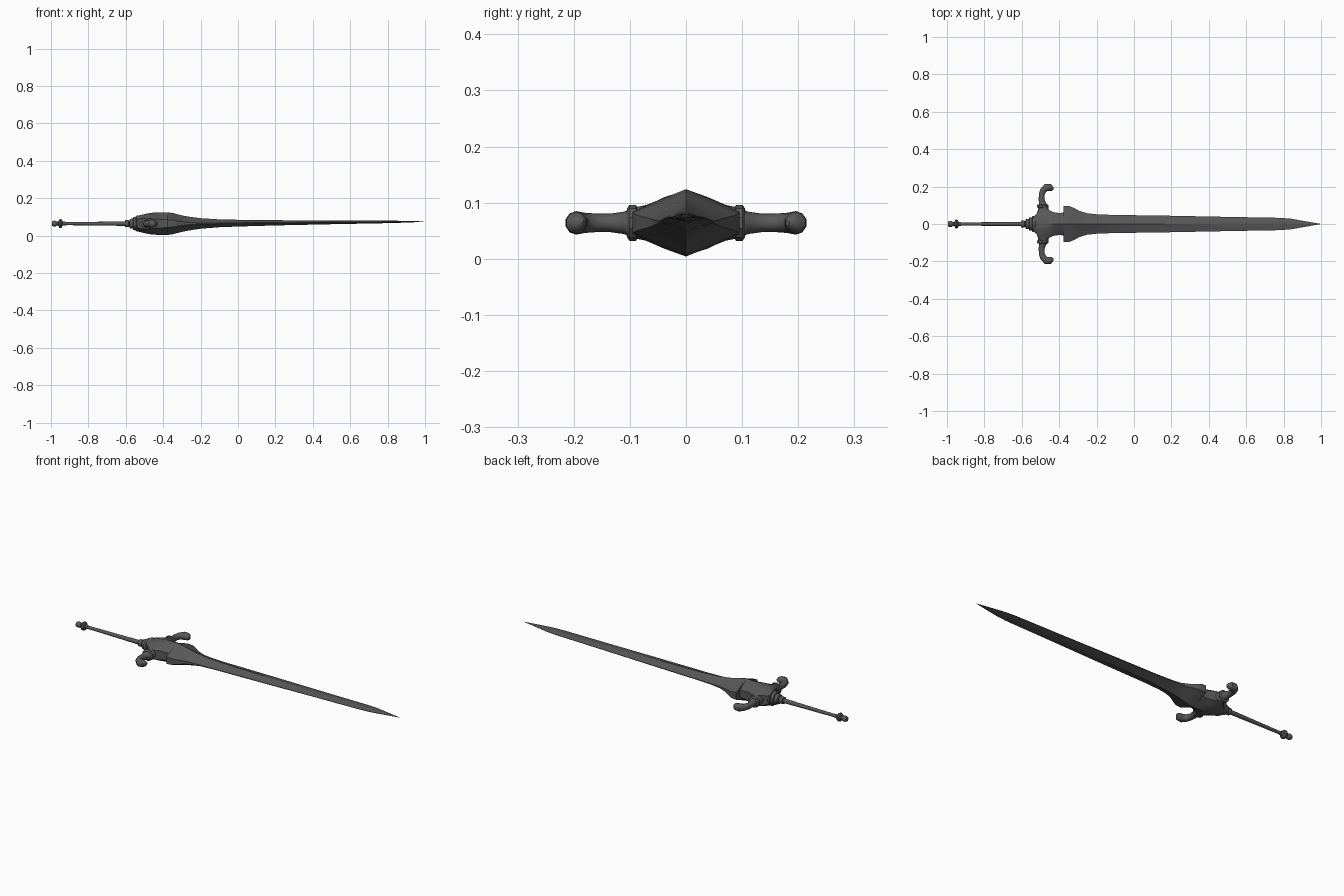
import bpy, bmesh, math
from mathutils import Vector

if "Cube" in bpy.data.objects:
    bpy.data.objects.remove(bpy.data.objects["Cube"])

steel = bpy.data.materials.new("dark steel")
steel.diffuse_color = (0.10, 0.098, 0.098, 1)
steel.use_nodes = True
steel.node_tree.nodes["Principled BSDF"].inputs["Base Color"].default_value = steel.diffuse_color
ZC = 0.064  # height of the sword's axis


def loft(name, rings, angle=35):
    """Skin a list of equal-length point rings and cap both ends."""
    bm = bmesh.new()
    loops = [[bm.verts.new(p) for p in ring] for ring in rings]
    n = len(loops[0])
    for a, b in zip(loops, loops[1:]):
        for i in range(n):
            j = (i + 1) % n
            bm.faces.new((a[i], a[j], b[j], b[i]))
    bm.faces.new(loops[0])
    bm.faces.new(loops[-1])
    bmesh.ops.recalc_face_normals(bm, faces=bm.faces)
    me = bpy.data.meshes.new(name)
    bm.to_mesh(me)
    bm.free()
    ob = bpy.data.objects.new(name, me)
    bpy.context.collection.objects.link(ob)
    me.materials.append(steel)
    bpy.ops.object.select_all(action='DESELECT')
    ob.select_set(True)
    bpy.context.view_layer.objects.active = ob
    bpy.ops.object.shade_smooth_by_angle(angle=math.radians(angle))
    return ob


def lathe(name, profile, sides=12):
    """Turned part along x from (x, radius) pairs."""
    return loft(name, [[(x, r * math.cos(2 * math.pi * i / sides),
                         ZC + r * math.sin(2 * math.pi * i / sides))
                        for i in range(sides)] for x, r in profile])


def section(x, w, h, e, bulge, zc=ZC):
    """Ridged cross-section: half width w, half height h, edge half height e."""
    m = e + (h - e) * bulge
    pts = [(w, -e), (w, e), (w * .5, m), (0, h), (-w * .5, m),
           (-w, e), (-w, -e), (-w * .5, -m), (0, -h), (w * .5, -m)]
    return [(x, y, zc + z) for y, z in pts]


# blade: flared ridged base tapering to the point
blade = [(-.376, .095, .060, .020, .52), (-.345, .095, .056, .018, .50),
         (-.32, .085, .049, .013, .47), (-.29, .069, .042, .009, .45),
         (-.25, .057, .035, .005, .44), (-.20, .052, .028, .003, .44),
         (-.10, .048, .021, .002, .45), (.0, .047, .018, .002, .46),
         (.20, .044, .014, .0015, .47), (.50, .038, .010, .001, .48),
         (.78, .033, .007, .001, .48), (.84, .028, .006, .001, .48),
         (.92, .014, .004, .001, .5), (1.0, .0005, .0006, .0002, .5)]
loft("blade", [section(*s, zc=ZC + .011 * max(0, min(1, (s[0] + .3) / 1.3)))
               for s in blade], 25)

# hub: ridged body gripping the blade
hub = [(-.55, .030, .036, .018, .75), (-.53, .046, .043, .024, .75),
       (-.515, .062, .047, .028, .70), (-.49, .080, .053, .028, .65),
       (-.46, .078, .058, .026, .62), (-.43, .063, .060, .024, .62),
       (-.40, .059, .060, .022, .62), (-.37, .062, .060, .020, .60)]
loft("guard_hub", [section(*s) for s in hub])

# stepped neck rings between hub and grip
lathe("guard_neck", [(-.605, .012), (-.605, .019), (-.585, .019), (-.582, .013),
                     (-.578, .026), (-.562, .028), (-.56, .035), (-.545, .036),
                     (-.543, .044), (-.528, .044), (-.515, .03)], 14)

# grip
lathe("grip", [(-.945, .009), (-.90, .0085), (-.75, .010), (-.60, .012)])

# pommel: disc and end knob
lathe("pommel", [(-.995, .005), (-.994, .012), (-.985, .016), (-.974, .015),
                 (-.966, .010), (-.960, .012), (-.956, .022), (-.948, .024),
                 (-.941, .020), (-.938, .011), (-.925, .010)])

# cross-guard arms: hooked tapering tubes with collars, one per side
path = [(-.485, .06, .034), (-.485, .095, .027), (-.490, .11, .020),
        (-.494, .135, .0165), (-.493, .160, .0165), (-.485, .180, .018),
        (-.468, .196, .021), (-.450, .195, .020), (-.439, .187, .014),
        (-.434, .181, .005)]
collar = [(.086, .026), (.089, .032), (.101, .032), (.105, .026)]
N = 10
ANG = [2 * math.pi * (i + .5) / N for i in range(N)]
for side, s in (("left", 1), ("right", -1)):
    rings = []
    for k, (x, y, r) in enumerate(path):
        a, b = path[max(k - 1, 0)], path[min(k + 1, len(path) - 1)]
        t = Vector((b[0] - a[0], b[1] - a[1])).normalized()
        rings.append([(x + t.y * r * math.cos(q), s * (y - t.x * r * math.cos(q)),
                       ZC + r * math.sin(q)) for q in ANG])
    loft("guard_arm_" + side, rings, 40)
    loft("arm_collar_" + side, [[(-.488 + r * math.cos(q), s * y, ZC + r * math.sin(q))
                                 for q in ANG] for y, r in collar])
